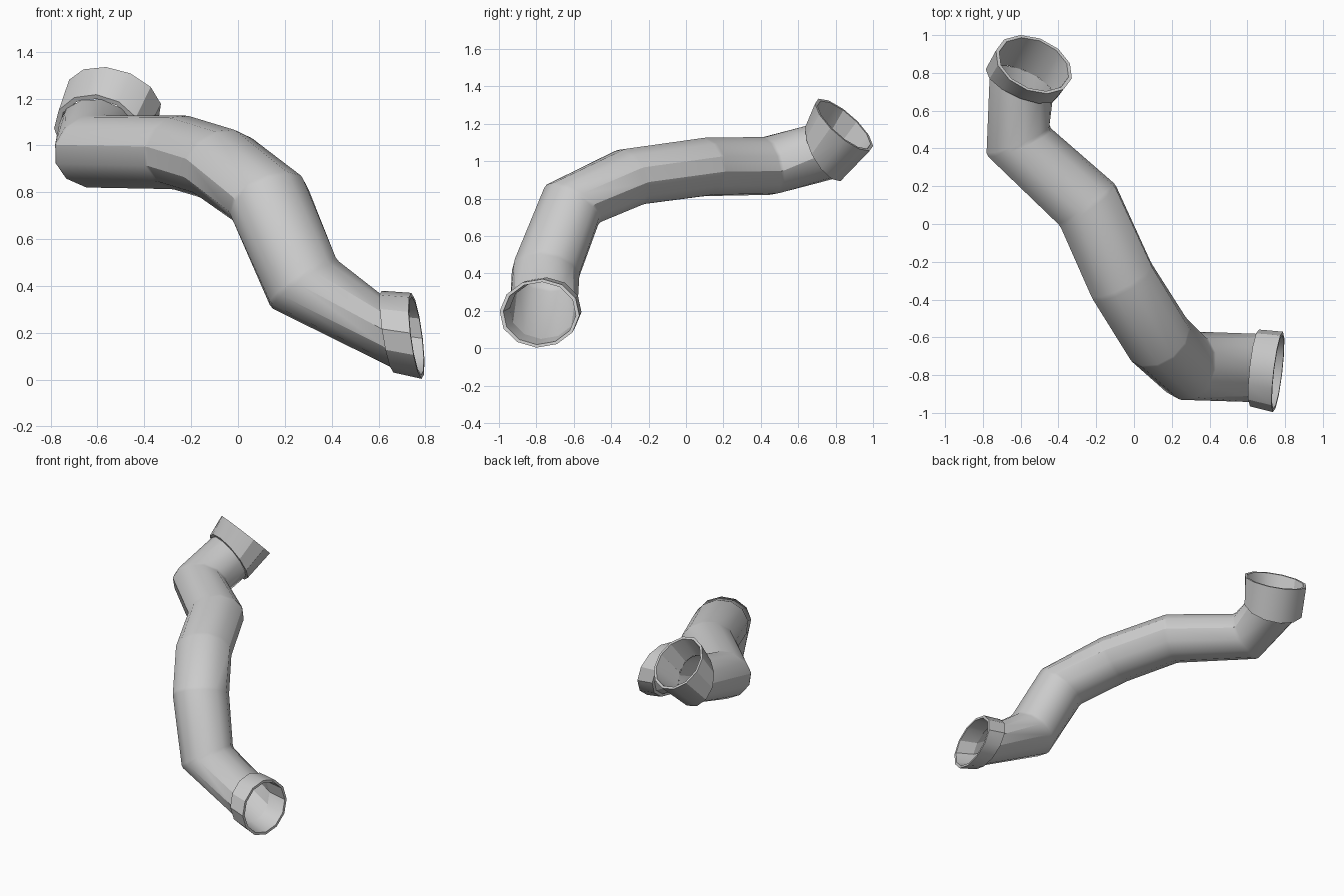
import bpy, bmesh, math
from mathutils import Vector

if "Cube" in bpy.data.objects:
    bpy.data.objects.remove(bpy.data.objects["Cube"])

SIDES = 12
FLAT = 0.86          # whole pipe is slightly flattened in z
R = 0.185            # pipe radius


def loft(name, rings):
    """Loft circles given as (centre, normal, radius); centres are in final units."""
    bm = bmesh.new()
    u = Vector((0.13, 0.05, 1))
    prev = None
    for c, n, r in rings:
        n = n.normalized()
        u = (u - n * u.dot(n)).normalized()
        v = n.cross(u)
        loop = []
        for k in range(SIDES):
            a = 2 * math.pi * k / SIDES
            d = (u * math.cos(a) + v * math.sin(a)) * r
            loop.append(bm.verts.new((c.x + d.x, c.y + d.y, c.z + d.z * FLAT)))
        if prev:
            for k in range(SIDES):
                m = (k + 1) % SIDES
                bm.faces.new((prev[k], prev[m], loop[m], loop[k]))
        prev = loop
    me = bpy.data.meshes.new(name)
    bm.to_mesh(me)
    bm.free()
    ob = bpy.data.objects.new(name, me)
    bpy.context.collection.objects.link(ob)
    bpy.ops.object.select_all(action='DESELECT')
    ob.select_set(True)
    bpy.context.view_layer.objects.active = ob
    bpy.ops.object.shade_smooth_by_angle(angle=math.radians(32))


# centre line from the low mouth to the high mouth
path = [Vector(p) for p in (
    (0.638, -0.762, 0.205), (0.28, -0.75, 0.41), (0.13, -0.61, 0.77),
    (-0.065, -0.30, 0.915), (-0.245, 0.10, 0.97), (-0.615, 0.44, 0.975),
    (-0.595, 0.745, 1.055))]
low_base, low_rim = Vector((1, -0.11, 0.13)), Vector((1, -0.12, 0.11))
high_base, high_rim = Vector((0.35, 0.80, 0.36)), Vector((0.30, 0.65, 0.61))


def heading(a, b):
    d = b - a
    return Vector((d.x, d.y, d.z / FLAT)).normalized()


# bent pipe: a narrow double ring at every elbow
rings = [(path[0], -low_base, R - 0.003)]
for a, b, c in zip(path, path[1:], path[2:]):
    d0, d1 = heading(a, b), heading(b, c)
    n = d0 + d1
    rings.append((b - d0 * 0.012, n, R))
    rings.append((b + d1 * 0.012, n, R))
rings.append((path[-1], high_base, R - 0.003))
loft("bent_pipe", rings)


# collars: step out, slight flare, rim lip, inner wall
def collar(name, base, base_n, rim, rim_n):
    loft(name, [(base, base_n, R - 0.003), (base, base_n, 0.205),
                (rim, rim_n, 0.215), (rim, rim_n, 0.196),
                (base, base_n, R - 0.003)])


collar("low_collar", path[0], low_base, Vector((0.762, -0.783, 0.187)), low_rim)
collar("high_collar", path[-1], high_base, Vector((-0.53, 0.845, 1.195)), high_rim)
